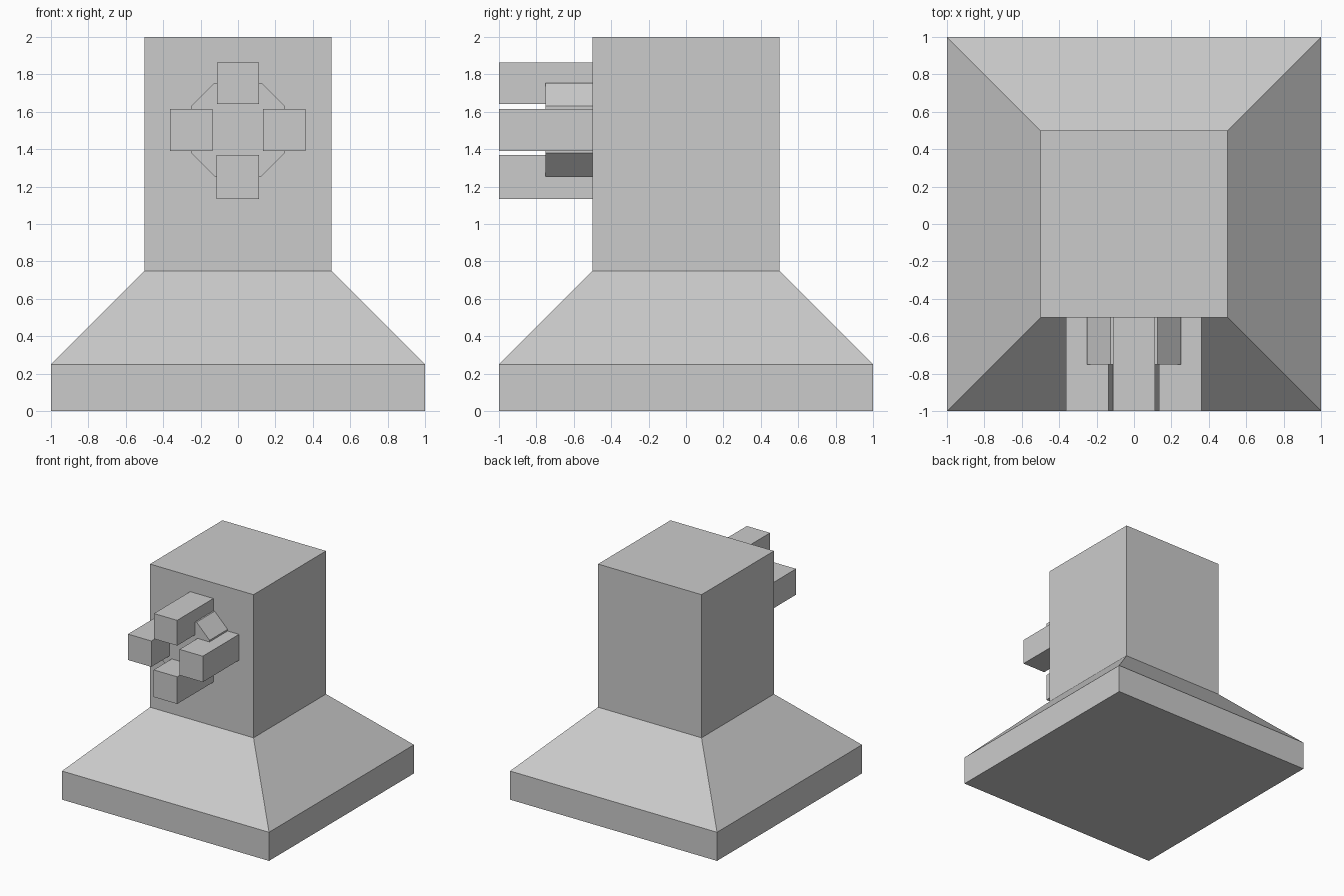
import bpy
import bmesh

if "Cube" in bpy.data.objects:
    bpy.data.objects.remove(bpy.data.objects["Cube"])


def loft(name, rings):
    """Closed solid skinned through matching rings of points."""
    bm = bmesh.new()
    loops = [[bm.verts.new(p) for p in ring] for ring in rings]
    n = len(rings[0])
    for a, b in zip(loops, loops[1:]):
        for i in range(n):
            j = (i + 1) % n
            bm.faces.new((a[i], a[j], b[j], b[i]))
    bm.faces.new(loops[0][::-1])
    bm.faces.new(loops[-1])
    bmesh.ops.recalc_face_normals(bm, faces=bm.faces)
    mesh = bpy.data.meshes.new(name)
    bm.to_mesh(mesh)
    bm.free()
    obj = bpy.data.objects.new(name, mesh)
    bpy.context.collection.objects.link(obj)
    return obj


def square(r, z):
    return [(-r, -r, z), (r, -r, z), (r, r, z), (-r, r, z)]


def forward_prism(name, outline, y_front):
    """Extrude an x-z outline from the column face towards the front."""
    return loft(name, [[(x, y, z) for x, z in outline] for y in (-0.5, y_front)])


# Plinth, sloped skirt and square column
loft("pedestal", [square(1, 0), square(1, 0.25), square(0.5, 0.75), square(0.5, 2)])

# Octagonal hub on the front of the column
a, b, zc = 0.25, 0.125, 1.505
octagon = [(a, -b), (a, b), (b, a), (-b, a), (-a, b), (-a, -b), (-b, -a), (b, -a)]
forward_prism("hub", [(x, zc + z) for x, z in octagon], -0.75)

# Four square prongs around the hub: x0, x1, z0, z1
prongs = {
    "top_prong": (-0.112, 0.112, 1.642, 1.863),
    "bottom_prong": (-0.115, 0.113, 1.133, 1.37),
    "left_prong": (-0.363, -0.137, 1.39, 1.616),
    "right_prong": (0.135, 0.36, 1.39, 1.616),
}
for name, (x0, x1, z0, z1) in prongs.items():
    forward_prism(name, [(x0, z0), (x1, z0), (x1, z1), (x0, z1)], -1.0)
